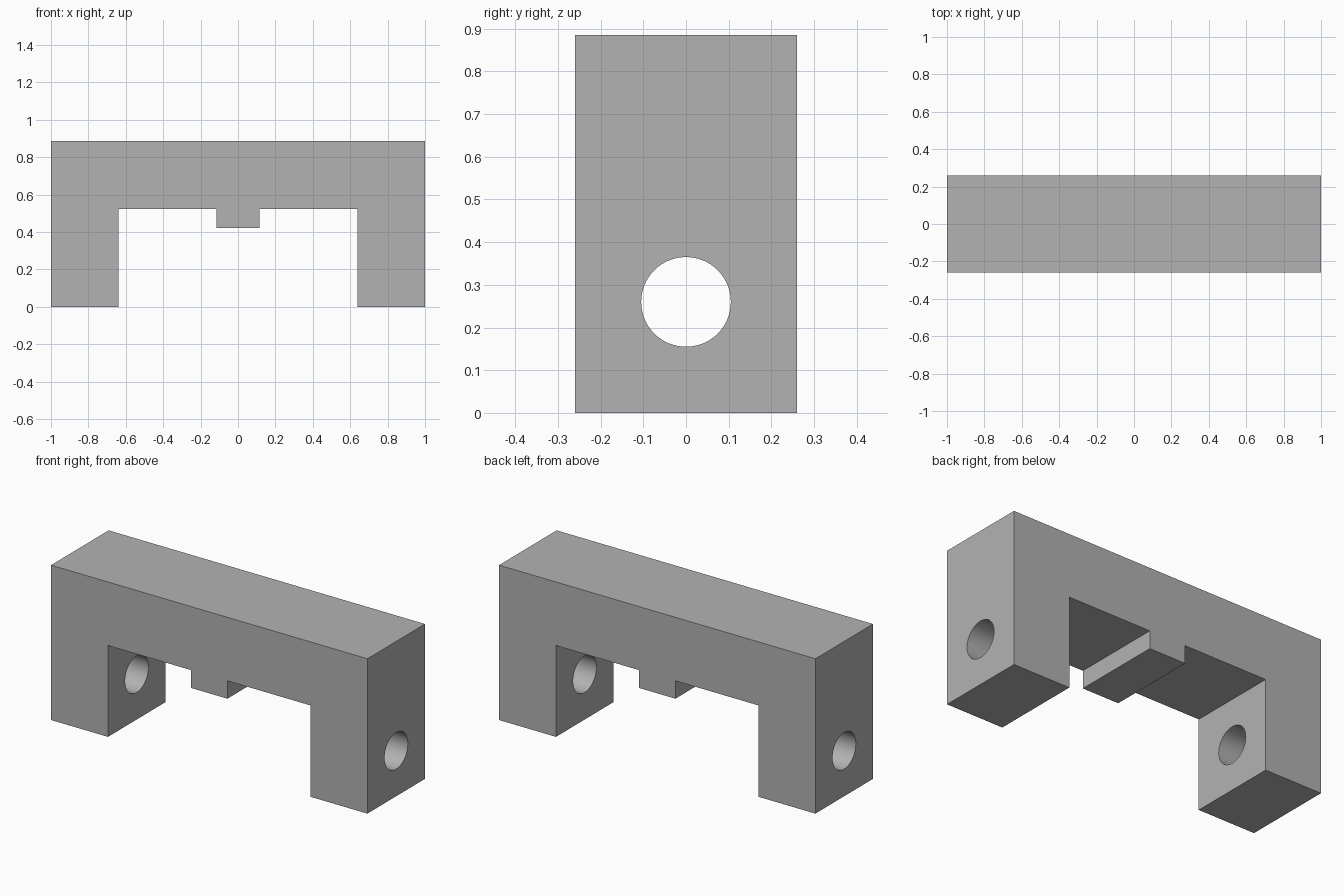
import bpy
import bmesh
import math

cube = bpy.data.objects.get("Cube")
if cube:
    bpy.data.objects.remove(cube, do_unlink=True)

HALF_DEPTH = 0.26
HOLE_Z, HOLE_RADIUS = 0.26, 0.105

grey = bpy.data.materials.new("plain_grey")
grey.use_nodes = True
colour = (0.448, 0.448, 0.448, 1)
grey.diffuse_color = colour
grey.node_tree.nodes["Principled BSDF"].inputs["Base Color"].default_value = colour

# Bracket body: half outline (x, z), mirrored and extruded along y
half = [(1, 0.885), (1, 0), (0.64, 0), (0.64, 0.522), (0.115, 0.522), (0.115, 0.42)]
outline = half + [(-x, z) for x, z in reversed(half)]
bm = bmesh.new()
face = bm.faces.new([bm.verts.new((x, -HALF_DEPTH, z)) for x, z in outline])
extruded = bmesh.ops.extrude_face_region(bm, geom=[face])["geom"]
bmesh.ops.translate(bm, vec=(0, 2 * HALF_DEPTH, 0),
                    verts=[g for g in extruded if isinstance(g, bmesh.types.BMVert)])
bmesh.ops.recalc_face_normals(bm, faces=bm.faces)
mesh = bpy.data.meshes.new("bracket")
bm.to_mesh(mesh)
bm.free()
mesh.materials.append(grey)
bracket = bpy.data.objects.new("bracket", mesh)
bpy.context.collection.objects.link(bracket)

# Pin hole through both legs
bpy.ops.mesh.primitive_cylinder_add(vertices=64, radius=HOLE_RADIUS, depth=2.4,
                                    location=(0, 0, HOLE_Z),
                                    rotation=(0, math.pi / 2, 0))
cutter = bpy.context.object
cutter.name = "pin_hole_cutter"
cutter.data.materials.append(grey)
hole = bracket.modifiers.new("pin_hole", 'BOOLEAN')
hole.operation = 'DIFFERENCE'
hole.solver = 'EXACT'
hole.object = cutter

# Apply the cut, then smooth only the hole walls
bpy.ops.object.select_all(action='DESELECT')
bracket.select_set(True)
bpy.context.view_layer.objects.active = bracket
bpy.ops.object.modifier_apply(modifier=hole.name)
bpy.data.objects.remove(cutter, do_unlink=True)
bpy.ops.object.shade_smooth_by_angle(angle=math.radians(30))
